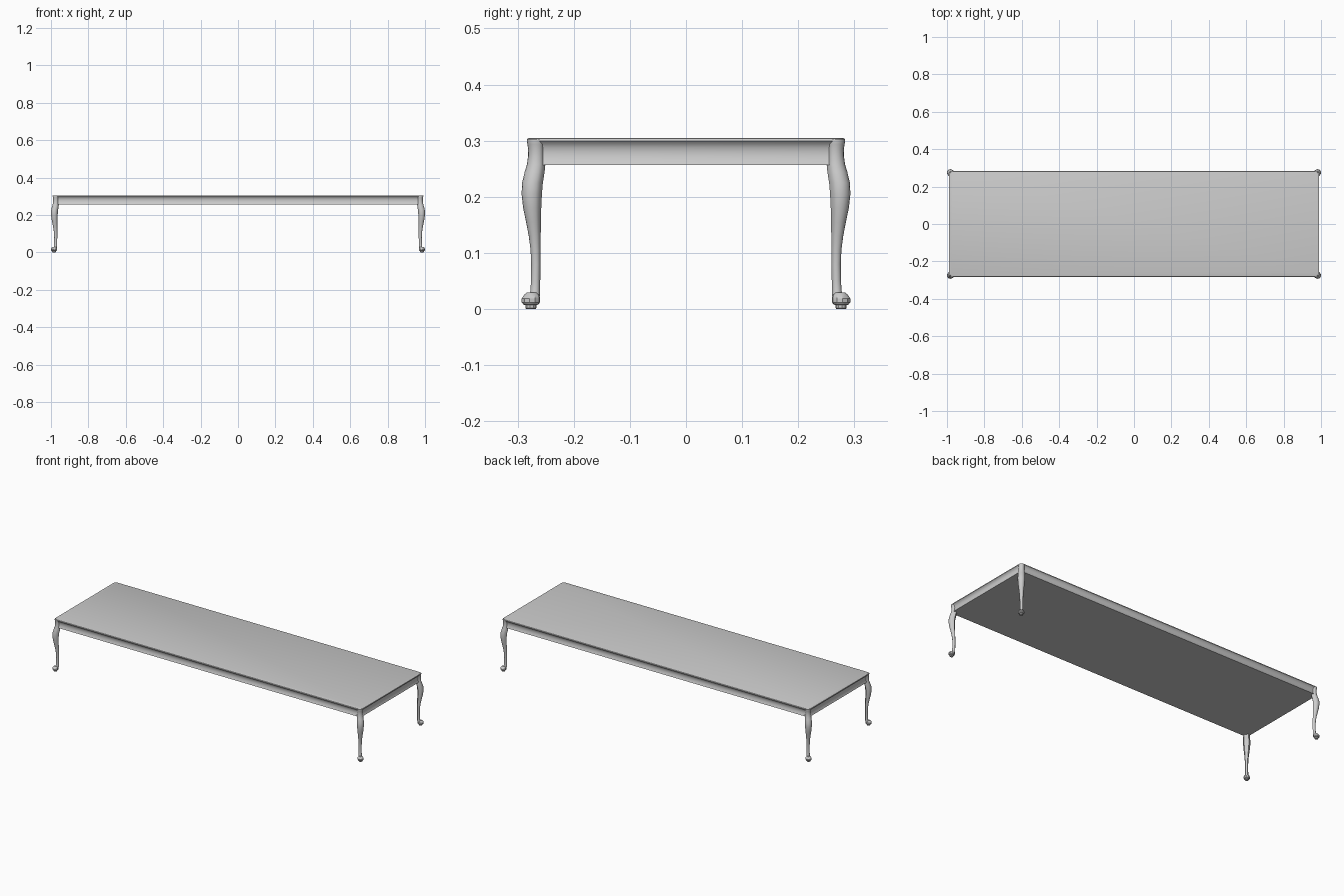
import bpy, bmesh
from math import sin, cos, pi, radians

if "Cube" in bpy.data.objects:
    bpy.data.objects.remove(bpy.data.objects["Cube"])

S = 0.5 ** 0.5
SHIFT = 0.707          # extra half length of x over y


def loft(name, rings, angle):
    """Skin a list of equal-length point rings and cap both ends."""
    bm = bmesh.new()
    loops = [[bm.verts.new(p) for p in ring] for ring in rings]
    n = len(loops[0])
    for a, b in zip(loops, loops[1:]):
        for i in range(n):
            j = (i + 1) % n
            bm.faces.new((a[i], a[j], b[j], b[i]))
    bm.faces.new(loops[0][::-1])
    bm.faces.new(loops[-1])
    bmesh.ops.recalc_face_normals(bm, faces=bm.faces)
    me = bpy.data.meshes.new(name)
    bm.to_mesh(me)
    bm.free()
    ob = bpy.data.objects.new(name, me)
    bpy.context.collection.objects.link(ob)
    bpy.ops.object.select_all(action='DESELECT')
    ob.select_set(True)
    bpy.context.view_layer.objects.active = ob
    bpy.ops.object.shade_smooth_by_angle(angle=radians(angle))
    return ob


def mirror_xy(ob):
    m = ob.modifiers.new("four_corners", 'MIRROR')
    m.use_axis = (True, True, False)


def rounded_rect(inset, z, radius=0.026, steps=5):
    hy = 0.283 - inset
    hx = hy + SHIFT
    r = radius - inset
    pts = []
    for k, (sx, sy) in enumerate(((1, 1), (-1, 1), (-1, -1), (1, -1))):
        for i in range(steps + 1):
            t = (k + i / steps) * pi / 2
            pts.append((sx * (hx - r) + r * cos(t), sy * (hy - r) + r * sin(t), z))
    return pts


def corner_ring(section, c, z):
    """Place a (outward, sideways) section on the corner diagonal."""
    return [(c + SHIFT + (u - v) * S, c + (u + v) * S, z) for u, v in section]


# Coved apron with its moulded lower and upper edges
apron = [(0.004, 0.257), (0.007, 0.264), (0.009, 0.272), (0.0095, 0.280),
         (0.008, 0.288), (0.005, 0.294), (0.001, 0.298)]
loft("apron", [rounded_rect(i, z) for i, z in apron], 35)

# Thin top board with eased edge
top = [(0.001, 0.298), (0.0, 0.299), (0.0, 0.302), (0.001, 0.304), (0.004, 0.305)]
loft("table_top", [rounded_rect(i, z) for i, z in top], 35)


# Cabriole legs: rounded front, flat sides and back
def leg_section(r):
    front = [(r * cos(t * pi / 8), r * sin(t * pi / 8)) for t in range(-4, 5)]
    return front + [(-0.75 * r, 0.65 * r), (-0.75 * r, -0.65 * r)]


legs = [(0.022, 0.2700, 0.0100), (0.032, 0.2685, 0.0088), (0.050, 0.2680, 0.0083),
        (0.080, 0.2675, 0.0083), (0.105, 0.2680, 0.0090), (0.130, 0.2695, 0.0107),
        (0.155, 0.2718, 0.0132), (0.180, 0.2740, 0.0162), (0.205, 0.2748, 0.0182),
        (0.225, 0.2735, 0.0186), (0.245, 0.2695, 0.0178), (0.258, 0.2670, 0.0165),
        (0.272, 0.2665, 0.0150), (0.285, 0.2665, 0.0148), (0.294, 0.2672, 0.0156),
        (0.299, 0.2675, 0.0162), (0.303, 0.2675, 0.0160)]
mirror_xy(loft("cabriole_legs",
               [corner_ring(leg_section(r), c, z) for z, c, r in legs], 40))

# Faceted pad feet
feet = [(0.0, 0.0085), (0.002, 0.0100), (0.007, 0.0100), (0.008, 0.0135), (0.012, 0.0165),
        (0.019, 0.0165), (0.025, 0.0140), (0.029, 0.0090)]
mirror_xy(loft("pad_feet",
               [corner_ring([(r * cos(i * pi / 5), r * sin(i * pi / 5)) for i in range(10)],
                            0.2765 if z < 0.022 else 0.275, z) for z, r in feet], 30))
